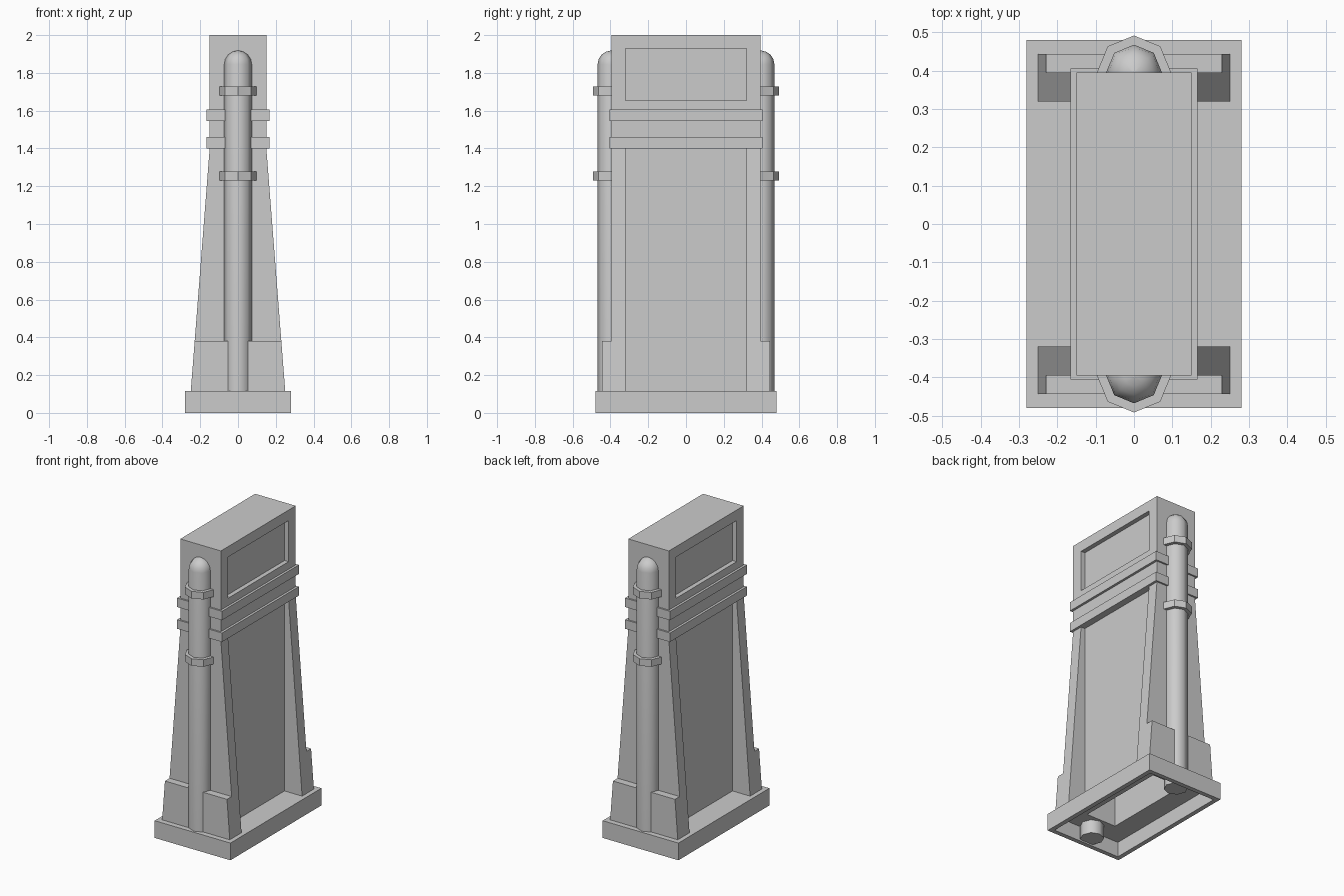
import bpy, bmesh, math

if "Cube" in bpy.data.objects:
    bpy.data.objects.remove(bpy.data.objects["Cube"])


def make_object(name, bm):
    bmesh.ops.recalc_face_normals(bm, faces=bm.faces[:])
    mesh = bpy.data.meshes.new(name)
    bm.to_mesh(mesh)
    bm.free()
    obj = bpy.data.objects.new(name, mesh)
    bpy.context.collection.objects.link(obj)
    return obj


def prism(name, profile, y0, y1):
    """Extrude an (x, z) outline from y0 to y1."""
    bm = bmesh.new()
    face = bm.faces.new([bm.verts.new((x, y0, z)) for x, z in profile])
    ext = bmesh.ops.extrude_face_region(bm, geom=[face])
    verts = [v for v in ext["geom"] if isinstance(v, bmesh.types.BMVert)]
    bmesh.ops.translate(bm, verts=verts, vec=(0, y1 - y0, 0))
    return make_object(name, bm)


def box(name, x0, x1, y0, y1, z0, z1):
    return prism(name, [(x0, z0), (x1, z0), (x1, z1), (x0, z1)], y0, y1)


def lathe(name, profile, y, sides=8):
    """Closed solid of revolution around a vertical axis at (0, y)."""
    bm = bmesh.new()
    rings = [[bm.verts.new((r * math.cos(a), y + r * math.sin(a), z))
              for a in (2 * math.pi * i / sides for i in range(sides))]
             for r, z in profile]
    for low, high in zip(rings, rings[1:]):
        for i in range(sides):
            j = (i + 1) % sides
            bm.faces.new((low[i], low[j], high[j], high[i]))
    bm.faces.new(rings[0])
    bm.faces.new(rings[-1])
    bmesh.ops.remove_doubles(bm, verts=bm.verts[:], dist=1e-5)
    return make_object(name, bm)


def cut(obj, *bounds):
    cutter = box("cutter", *bounds)
    cutter.hide_render = True
    mod = obj.modifiers.new("cut", "BOOLEAN")
    mod.operation, mod.solver, mod.object = "DIFFERENCE", "EXACT", cutter
    bpy.context.view_layer.objects.active = obj
    bpy.ops.object.modifier_apply(modifier=mod.name)
    bpy.data.objects.remove(cutter)


def half_width(z):
    """Sloping side of the lower body."""
    return 0.25 - 0.10 * (z - 0.115) / (1.4 - 0.115)


BOTTOM = 0.10

# Base plinth, open underneath
base = box("base", -0.28, 0.28, -0.48, 0.48, 0, 0.115)
cut(base, -0.25, 0.25, -0.45, 0.45, -0.1, BOTTOM)
cut(base, -0.11, 0.11, -0.31, 0.31, 0.05, 0.3)

# Tapered body with upright head
w = half_width(BOTTOM)
body = prism("body", [(-w, BOTTOM), (w, BOTTOM), (0.15, 1.4), (0.15, 2.0),
                      (-0.15, 2.0), (-0.15, 1.4)], -0.395, 0.395)
for s in (-1, 1):
    # Tall lower recess and upper window recess on each wide side
    lo, hi = sorted((s * 0.12, s * 0.5))
    cut(body, lo, hi, -0.32, 0.32, 0, 1.41)
    cut(body, lo, hi, -0.32, 0.32, 1.655, 1.93)
# Hollow interior seen from below
cut(body, -0.11, 0.11, -0.31, 0.31, 0, 1.38)

# Two bands around the neck
for i, z in enumerate((1.40, 1.545)):
    box(f"band_{i + 1}", -0.166, 0.166, -0.406, 0.406, z, z + 0.06)

for side, s in (("front", -1), ("back", 1)):
    # Low boot across the end of the body
    wt = half_width(0.38)
    prism(f"{side}_boot", [(-w, BOTTOM), (w, BOTTOM), (wt, 0.38), (-wt, 0.38)],
          s * 0.39, s * 0.444)
    # Round-topped pipe
    r, shoulder = 0.073, 1.845
    dome = [(r * math.cos(a), shoulder + r * math.sin(a))
            for a in (math.radians(d) for d in (0, 22.5, 45, 67.5))]
    tip = [(0.004, shoulder + r)]
    pipe = lathe(f"{side}_pipe", [(r, 0.01)] + dome + tip, s * 0.395)
    for p in pipe.data.polygons:
        p.use_smooth = len(p.vertices) == 4
    # Collars clamping the pipe
    for i, z in enumerate((1.23, 1.68)):
        lathe(f"{side}_collar_{i + 1}", [(0.097, z), (0.097, z + 0.047)], s * 0.395)
